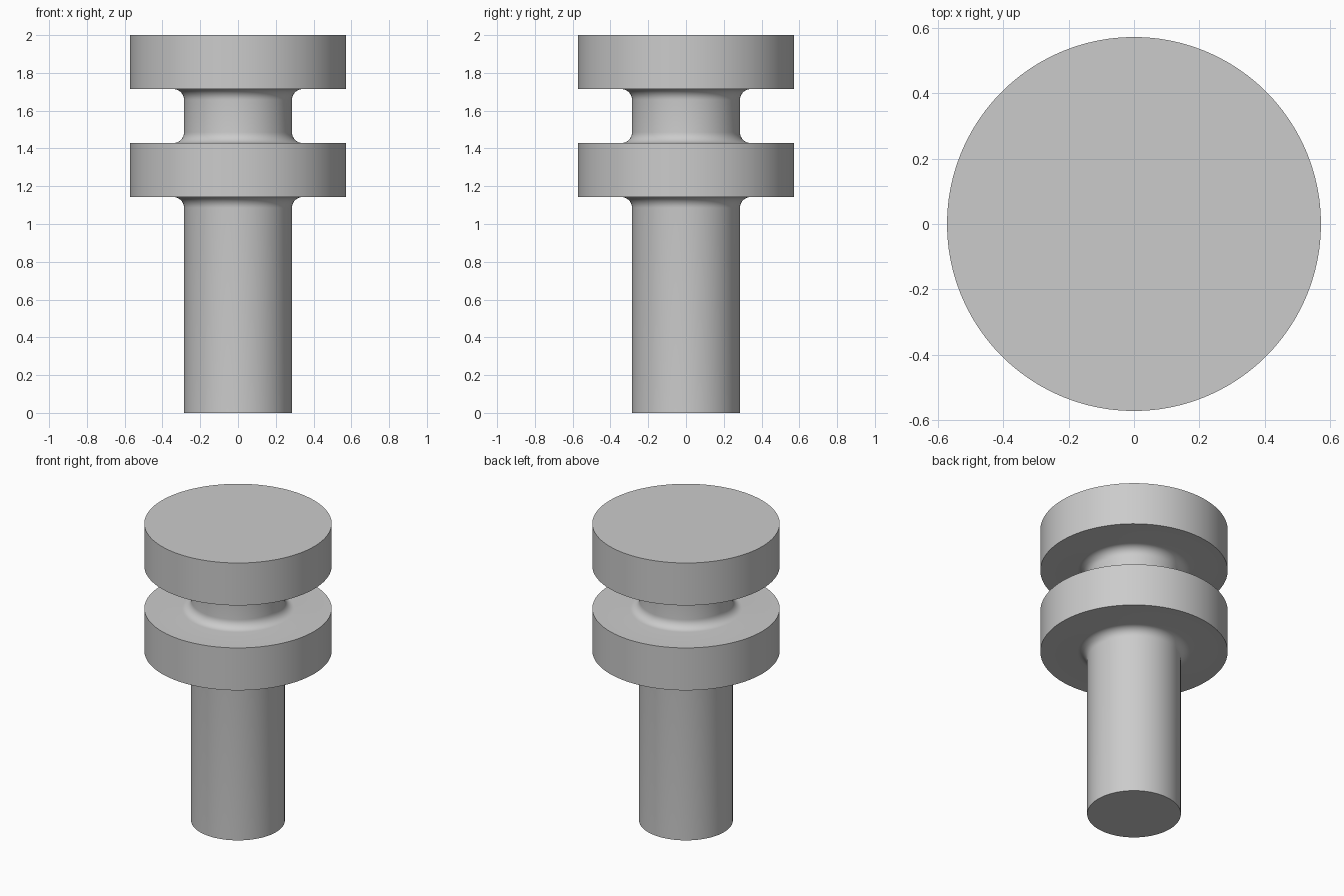
import bpy, bmesh
from math import pi, sin, cos, radians

if "Cube" in bpy.data.objects:
    bpy.data.objects.remove(bpy.data.objects["Cube"])

U = 2 / 7            # design module: shaft radius and flange thickness
SHAFT, FLANGE = U, 2 * U
FILLET = 0.2 * U
SEGMENTS = 96

grey = bpy.data.materials.new("light grey metal")
grey.use_nodes = True
colour = (0.6, 0.6, 0.6, 1)
grey.diffuse_color = colour
grey.node_tree.nodes["Principled BSDF"].inputs["Base Color"].default_value = colour


def fillet(z, side, steps=8):
    """Concave arc from the shaft out to a flange face at height z.
    side is -1 below the flange and +1 above it."""
    arc = []
    for i in range(steps + 1):
        a = i / steps * pi / 2
        arc.append((SHAFT + FILLET * (1 - cos(a)),
                    z + side * FILLET * (1 - sin(a))))
    return arc


def lathe(name, profile):
    """Spin an (r, z) profile about the z axis and weld the seam and poles."""
    bm = bmesh.new()
    verts = [bm.verts.new((r, 0, z)) for r, z in profile]
    edges = [bm.edges.new(pair) for pair in zip(verts, verts[1:])]
    bmesh.ops.spin(bm, geom=verts + edges, cent=(0, 0, 0), axis=(0, 0, 1),
                   angle=2 * pi, steps=SEGMENTS)
    bmesh.ops.remove_doubles(bm, verts=bm.verts[:], dist=1e-5)
    # Flat end caps
    bmesh.ops.holes_fill(bm, edges=[e for e in bm.edges if e.is_boundary], sides=0)
    bmesh.ops.recalc_face_normals(bm, faces=bm.faces[:])
    mesh = bpy.data.meshes.new(name)
    bm.to_mesh(mesh)
    bm.free()
    mesh.materials.append(grey)
    obj = bpy.data.objects.new(name, mesh)
    bpy.context.collection.objects.link(obj)
    bpy.ops.object.select_all(action="DESELECT")
    obj.select_set(True)
    bpy.context.view_layer.objects.active = obj
    bpy.ops.object.shade_smooth_by_angle(angle=radians(30))


# Shaft, lower flange, filleted neck and top flange in one turned piece
low_bottom, low_top, high_bottom, high_top = (4 * U, 5 * U, 6 * U, 7 * U)
lathe("flanged_pin",
      [(SHAFT, 0)]
      + fillet(low_bottom, -1)
      + [(FLANGE, low_bottom), (FLANGE, low_top)]
      + fillet(low_top, 1)[::-1]
      + fillet(high_bottom, -1)
      + [(FLANGE, high_bottom), (FLANGE, high_top)])
